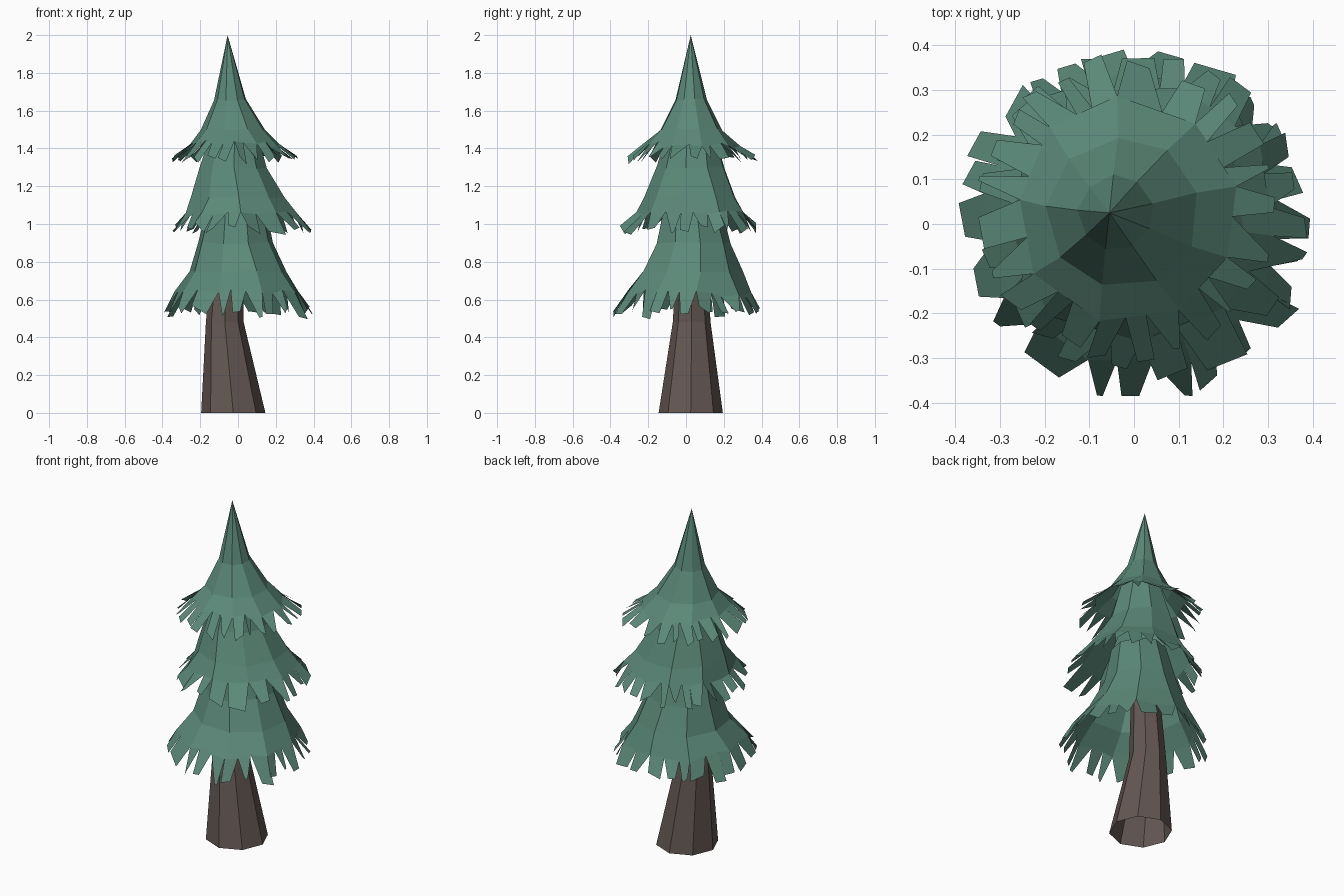
import bpy, bmesh, math, random
from mathutils import Vector

random.seed(11)
cube = bpy.data.objects.get("Cube")
if cube:
    bpy.data.objects.remove(cube)


def make_material(name, color):
    mat = bpy.data.materials.new(name)
    mat.use_nodes = True
    mat.diffuse_color = color
    mat.node_tree.nodes["Principled BSDF"].inputs["Base Color"].default_value = color
    return mat


needles = make_material("needle green", (0.105, 0.25, 0.19, 1))
bark = make_material("bark brown", (0.125, 0.095, 0.086, 1))


def ring(bm, sides, phase, x, y, z, r, wobble=0.0):
    verts = []
    for i in range(sides):
        a = phase + math.tau * i / sides + random.uniform(-wobble, wobble)
        rr = r * (1 + random.uniform(-wobble, wobble))
        dz = random.uniform(-wobble, wobble) * 0.25
        verts.append(bm.verts.new((x + rr * math.cos(a), y + rr * math.sin(a), z + dz)))
    return verts


def bridge(bm, upper, lower):
    n = len(upper)
    for i in range(n):
        j = (i + 1) % n
        bm.faces.new((upper[i], lower[i], lower[j], upper[j]))


def finish(bm, name, mat):
    mesh = bpy.data.meshes.new(name)
    bm.to_mesh(mesh)
    bm.free()
    mesh.materials.append(mat)
    obj = bpy.data.objects.new(name, mesh)
    bpy.context.collection.objects.link(obj)


def trunk():
    # Leaning eight-sided tube, open at the foot
    bm = bmesh.new()
    rows = [(-0.05, 0.03, 1.0, 0.07), (-0.07, 0.03, 0.48, 0.10), (-0.025, 0.025, 0, 0.17)]
    rings = [ring(bm, 8, 0, *row) for row in rows]
    for upper, lower in zip(rings, rings[1:]):
        bridge(bm, upper, lower)
    finish(bm, "trunk", bark)


def tier(name, rows, hem, tip, phase, apex=None, sides=9):
    # Faceted skirt with a ragged hem of broad drooping teeth
    bm = bmesh.new()
    rings = [ring(bm, sides, phase, *row, wobble=0.03) for row in rows]
    if apex:
        top = bm.verts.new(apex)
        for i in range(sides):
            bm.faces.new((top, rings[0][i], rings[0][(i + 1) % sides]))
    for upper, lower in zip(rings, rings[1:]):
        bridge(bm, upper, lower)
    corners = ring(bm, sides, phase, *hem, wobble=0.04)
    cx, cy, tip_z, tip_r = tip
    center = Vector((cx, cy, 0))
    for i in range(sides):
        j = (i + 1) % sides
        a, b = corners[i], corners[j]
        # Notch points split each side into two or three teeth
        teeth = random.choice((2, 3, 3))
        cuts = [a]
        for k in range(1, teeth):
            t = k / teeth + random.uniform(-0.09, 0.09)
            cuts.append(bm.verts.new(a.co.lerp(b.co, t) + Vector((0, 0, random.uniform(-0.02, 0.02)))))
        cuts.append(b)
        bm.faces.new([rings[-1][i]] + cuts + [rings[-1][j]])
        for p, q in zip(cuts, cuts[1:]):
            mid = (p.co + q.co) / 2
            out = mid - center
            out.z = 0
            out.normalize()
            across = Vector((-out.y, out.x, 0))
            goal = center + out * tip_r + Vector((0, 0, tip_z)) + across * random.uniform(-0.025, 0.025)
            end = mid.lerp(goal, random.uniform(0.75, 1.15))
            half = (q.co - p.co) * random.choice((0.1, 0.25, 0.35, 0.42))
            slant = Vector((0, 0, random.uniform(-0.02, 0.02)))
            lo = bm.verts.new(end - half + slant)
            hi = bm.verts.new(end + half - slant)
            bm.faces.new((p, lo, hi, q))
    finish(bm, name, needles)


trunk()
tier("lower_branches",
     [(-0.01, 0.03, 1.12, 0.15), (-0.01, 0.04, 0.9, 0.20), (0, 0.03, 0.75, 0.265)],
     (0, 0.01, 0.635, 0.335), (0, 0, 0.52, 0.395), math.radians(10))
tier("middle_branches",
     [(-0.02, 0.03, 1.5, 0.12), (-0.02, 0.03, 1.3, 0.18), (0, 0.03, 1.14, 0.25)],
     (0.01, 0.03, 1.06, 0.3), (0.02, 0.02, 0.965, 0.365), math.radians(30))
tier("top_branches",
     [(-0.04, 0.025, 1.66, 0.085), (-0.025, 0.025, 1.5, 0.17)],
     (-0.01, 0.03, 1.42, 0.25), (-0.01, 0.035, 1.345, 0.335), math.radians(15),
     apex=(-0.055, 0.025, 2.0))
